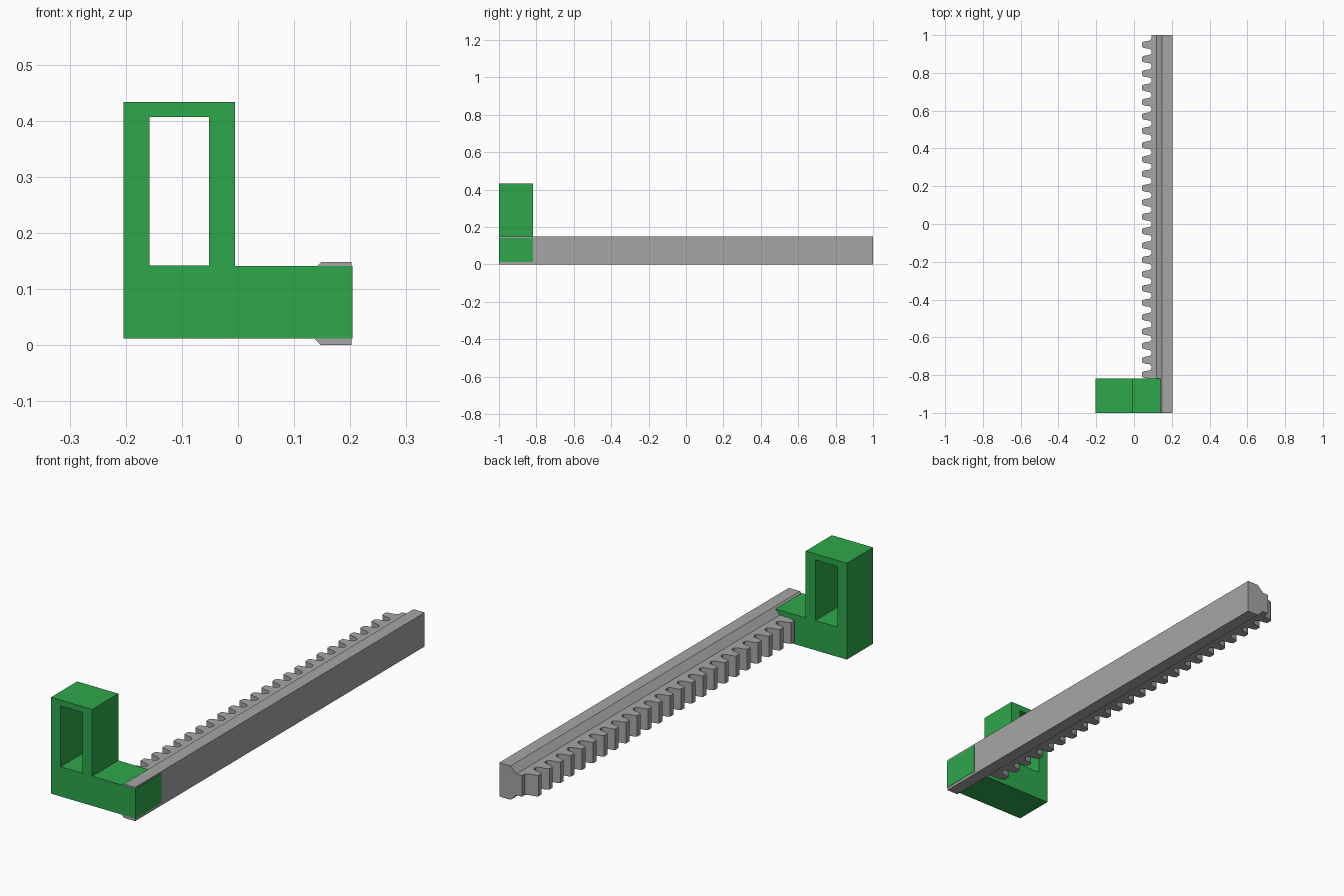
import bpy, bmesh
from mathutils import Vector

if "Cube" in bpy.data.objects:
    bpy.data.objects.remove(bpy.data.objects["Cube"])


def material(name, rgb):
    m = bpy.data.materials.new(name)
    m.diffuse_color = (*rgb, 1)
    m.use_nodes = True
    m.node_tree.nodes["Principled BSDF"].inputs["Base Color"].default_value = m.diffuse_color
    return m


GREEN = material("green", (0.027, 0.386, 0.07))
GREY = material("grey", (0.38, 0.38, 0.38))


def prism(name, outline, depth, mat, hole=None):
    """Extrude a 3D planar outline along a depth vector; a hole makes a ring."""
    bm = bmesh.new()
    loops = [outline] + ([hole] if hole else [])
    edges = []
    for pts in loops:
        vs = [bm.verts.new(p) for p in pts]
        edges += [bm.edges.new((vs[i], vs[(i + 1) % len(vs)])) for i in range(len(vs))]
    bmesh.ops.triangle_fill(bm, edges=edges, use_beauty=True)
    ext = bmesh.ops.extrude_face_region(bm, geom=bm.faces[:], use_keep_orig=True)
    moved = [v for v in ext["geom"] if isinstance(v, bmesh.types.BMVert)]
    bmesh.ops.translate(bm, verts=moved, vec=Vector(depth))
    bmesh.ops.recalc_face_normals(bm, faces=bm.faces[:])
    bmesh.ops.dissolve_limit(bm, angle_limit=0.01, verts=bm.verts[:], edges=bm.edges[:])
    me = bpy.data.meshes.new(name)
    bm.to_mesh(me)
    bm.free()
    me.materials.append(mat)
    ob = bpy.data.objects.new(name, me)
    bpy.context.collection.objects.link(ob)
    return ob


# Bracket: L-shaped block with a rectangular window through its tower
bracket = [(-0.204, 0.012), (0.204, 0.012), (0.204, 0.141),
           (-0.005, 0.141), (-0.005, 0.433), (-0.204, 0.433)]
window = [(-0.158, 0.142), (-0.052, 0.142), (-0.052, 0.407), (-0.158, 0.407)]
prism("bracket", [(x, -1, z) for x, z in bracket], (0, 0.181, 0), GREEN,
      [(x, -1, z) for x, z in window])

# Rail: long bar with chamfers towards the teeth
rail = [(0.2025, 0.0), (0.2025, 0.148), (0.148, 0.148), (0.12, 0.12),
        (0.12, 0.028), (0.148, 0.0)]
prism("rail", [(x, -0.999, z) for x, z in rail], (0, 1.999, 0), GREY)

# Toothed strip: repeated tooth profile with rounded roots
PITCH, COUNT, FIRST = 0.0759, 24, 0.949
half_tooth = [(0.093, 0.033), (0.088, 0.026), (0.08, 0.0215),
              (0.062, 0.019), (0.05, 0.016), (0.042, 0.011)]
strip = [(0.121, -0.9), (0.121, 1.0), (0.093, 1.0)]
for i in range(COUNT):
    y = FIRST - i * PITCH
    strip += [(x, y + h) for x, h in half_tooth]
    strip += [(x, y - h) for x, h in reversed(half_tooth)]
strip.append((0.093, -0.9))
prism("toothed_strip", [(x, y, 0.028) for x, y in strip], (0, 0, 0.092), GREY)
